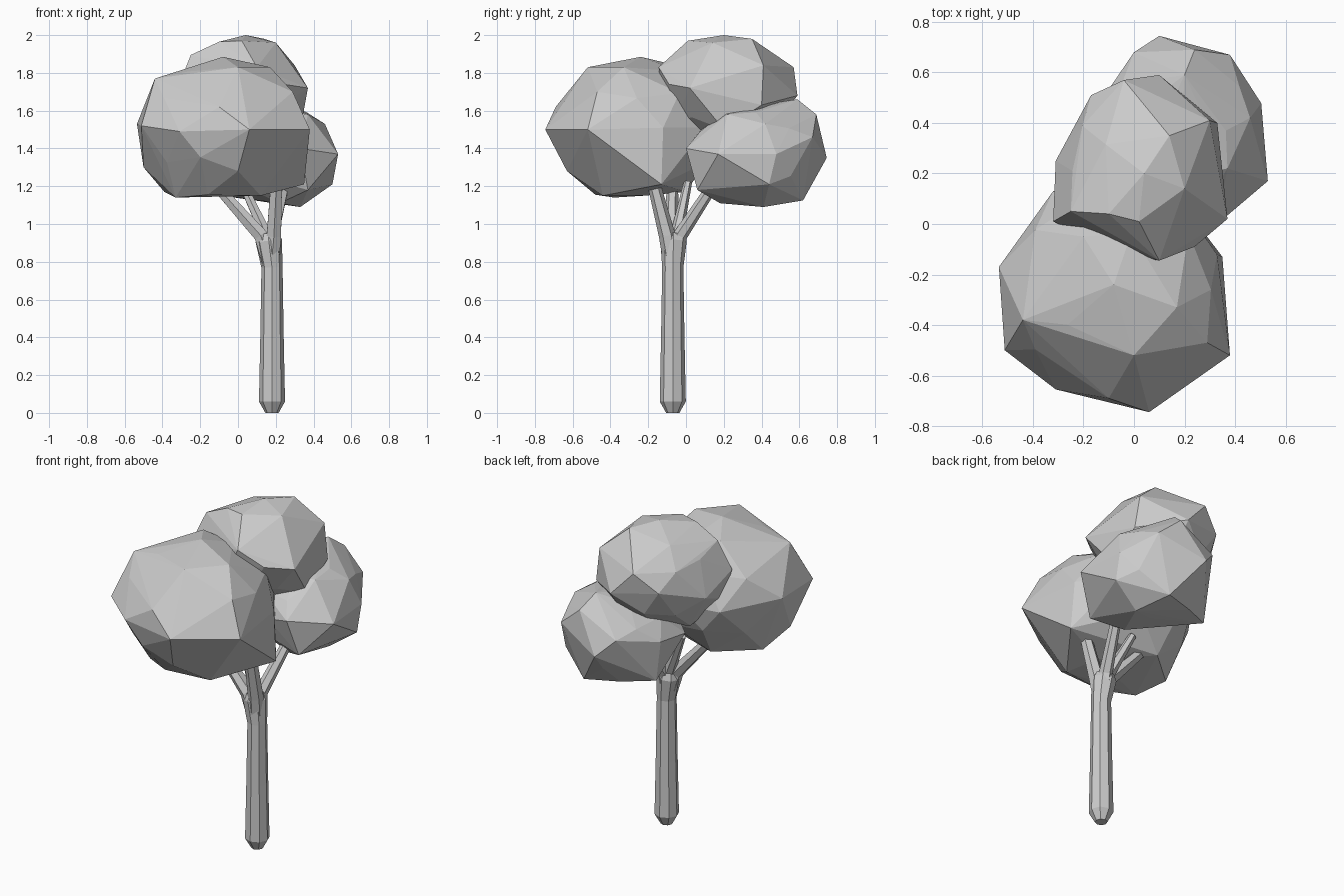
import bpy
import bmesh
from mathutils import Vector

default_cube = bpy.data.objects.get("Cube")
if default_cube:
    bpy.data.objects.remove(default_cube, do_unlink=True)

# One plain grey for the whole tree
grey = bpy.data.materials.new("plain_grey")
grey.use_nodes = True
colour = (0.6, 0.6, 0.6, 1)
grey.diffuse_color = colour
for node in grey.node_tree.nodes:
    if node.type == "BSDF_PRINCIPLED":
        node.inputs["Base Color"].default_value = colour


def make_object(name, bm):
    """Turn a bmesh into a flat shaded object with the grey material."""
    bmesh.ops.recalc_face_normals(bm, faces=bm.faces)
    mesh = bpy.data.meshes.new(name)
    bm.to_mesh(mesh)
    bm.free()
    mesh.materials.append(grey)
    obj = bpy.data.objects.new(name, mesh)
    bpy.context.collection.objects.link(obj)
    return obj


def make_limb(name, stations, sides):
    """Faceted tube through stations of (x, y, z, radius), rings square to the path."""
    bm = bmesh.new()
    centres = [Vector(s[:3]) for s in stations]
    rings = []
    for i, station in enumerate(stations):
        before = centres[max(i - 1, 0)]
        after = centres[min(i + 1, len(centres) - 1)]
        turn = Vector((0, 0, 1)).rotation_difference(after - before).to_matrix().to_4x4()
        turn.translation = centres[i]
        ring = bmesh.ops.create_circle(
            bm, cap_ends=False, segments=sides, radius=station[3], matrix=turn)
        rings.append(ring["verts"])
    for low, high in zip(rings, rings[1:]):
        for i in range(sides):
            j = (i + 1) % sides
            bm.faces.new((low[i], low[j], high[j], high[i]))
    bm.faces.new(rings[0])
    bm.faces.new(rings[-1])
    return make_object(name, bm)


def make_foliage(name, centre, radii, corners):
    """Low-poly ellipsoid whose nearby points are replaced by shaping corners."""
    bm = bmesh.new()
    bmesh.ops.create_icosphere(bm, subdivisions=2, radius=1)
    corners = [Vector(c) for c in corners]
    size = Vector(radii)
    points = [Vector(centre) + v.co * size for v in bm.verts]
    bm.clear()
    gap = min(radii) * 0.45
    kept = [p for p in points if all((p - c).length > gap for c in corners)]
    for point in kept + corners:
        bm.verts.new(point)
    hull = bmesh.ops.convex_hull(bm, input=bm.verts)
    loose = {v for key in ("geom_interior", "geom_unused") for v in hull[key]
             if isinstance(v, bmesh.types.BMVert)}
    bmesh.ops.delete(bm, geom=list(loose), context="VERTS")
    return make_object(name, bm)


# Trunk with a chamfered foot and a swelling where it forks
make_limb("trunk", [
    (.18, -.07, 0, .035),
    (.18, -.07, .06, .069),
    (.18, -.07, .4, .062),
    (.18, -.07, .77, .056),
    (.163, -.066, .91, .07),
    (.16, -.065, .95, .055),
], 8)

# Branches spreading from the fork into the foliage
fork = (.175, -.07, .78, .048)
branches = {
    "left_branch": [(.12, -.08, .94, .042), (-.14, -.07, 1.23, .028)],
    "front_branch": [(.19, -.1, .94, .044), (.205, -.18, 1.25, .033)],
    "back_branch": [(.18, -.03, .94, .038), (.25, .16, 1.23, .028)],
    "middle_branch": [(.15, -.05, .94, .034), (.02, .01, 1.22, .022)],
}
for name, path in branches.items():
    make_limb(name, [fork] + path, 6)

# Large crown at the front
make_foliage("front_foliage", (-.08, -.26, 1.51), (.43, .45, .35), [
    (.06, -.745, 1.5), (-.1, -.69, 1.62), (-.31, -.655, 1.49),
    (.38, -.52, 1.5), (-.535, -.17, 1.53), (-.512, -.5, 1.52),
    (-.5, -.3, 1.3), (-.44, -.38, 1.77), (0, -.52, 1.83),
    (.17, -.33, 1.83), (.29, -.47, 1.7), (.35, -.13, 1.21),
    (0, -.63, 1.28), (.12, -.44, 1.15), (-.16, -.48, 1.155),
    (-.33, -.38, 1.14), (-.08, -.24, 1.885), (-.2, -.05, 1.84),
    (-.32, .13, 1.5), (.08, -.22, 1.15), (-.39, -.19, 1.17),
    (-.17, 0, 1.17),
])

# Highest crown
make_foliage("top_foliage", (.02, .21, 1.69), (.31, .34, .28), [
    (.1, .59, 1.68), (.3, .41, 1.84), (.33, .4, 1.63),
    (.37, .02, 1.72), (.33, .2, 1.5), (.1, -.145, 1.83),
    (.24, -.09, 1.74), (-.32, .01, 1.72), (-.31, .25, 1.63),
    (-.17, .51, 1.72), (-.04, .57, 1.83), (.04, .2, 2),
    (.2, .14, 1.96), (.14, .35, 1.98), (-.25, .05, 1.895),
    (.02, .01, 1.97), (-.1, .04, 1.965), (.22, .37, 1.52),
    (.1, .27, 1.42), (-.15, .17, 1.39), (-.29, .05, 1.55),
])

# Lower crown at the back
make_foliage("back_foliage", (.19, .37, 1.37), (.33, .35, .26), [
    (.53, .17, 1.37), (.1, .745, 1.35), (.38, .67, 1.46),
    (.5, .44, 1.21), (.46, .42, 1.53), (.2, .59, 1.66),
    (.24, .69, 1.58), (.33, .41, 1.09), (.22, .18, 1.11),
    (.26, .62, 1.125), (.06, .55, 1.135), (-.12, .46, 1.155),
    (.37, .06, 1.18), (.33, 0, 1.4), (.37, .22, 1.58),
    (-.15, .46, 1.4), (0, .68, 1.45), (-.17, .25, 1.38),
])
